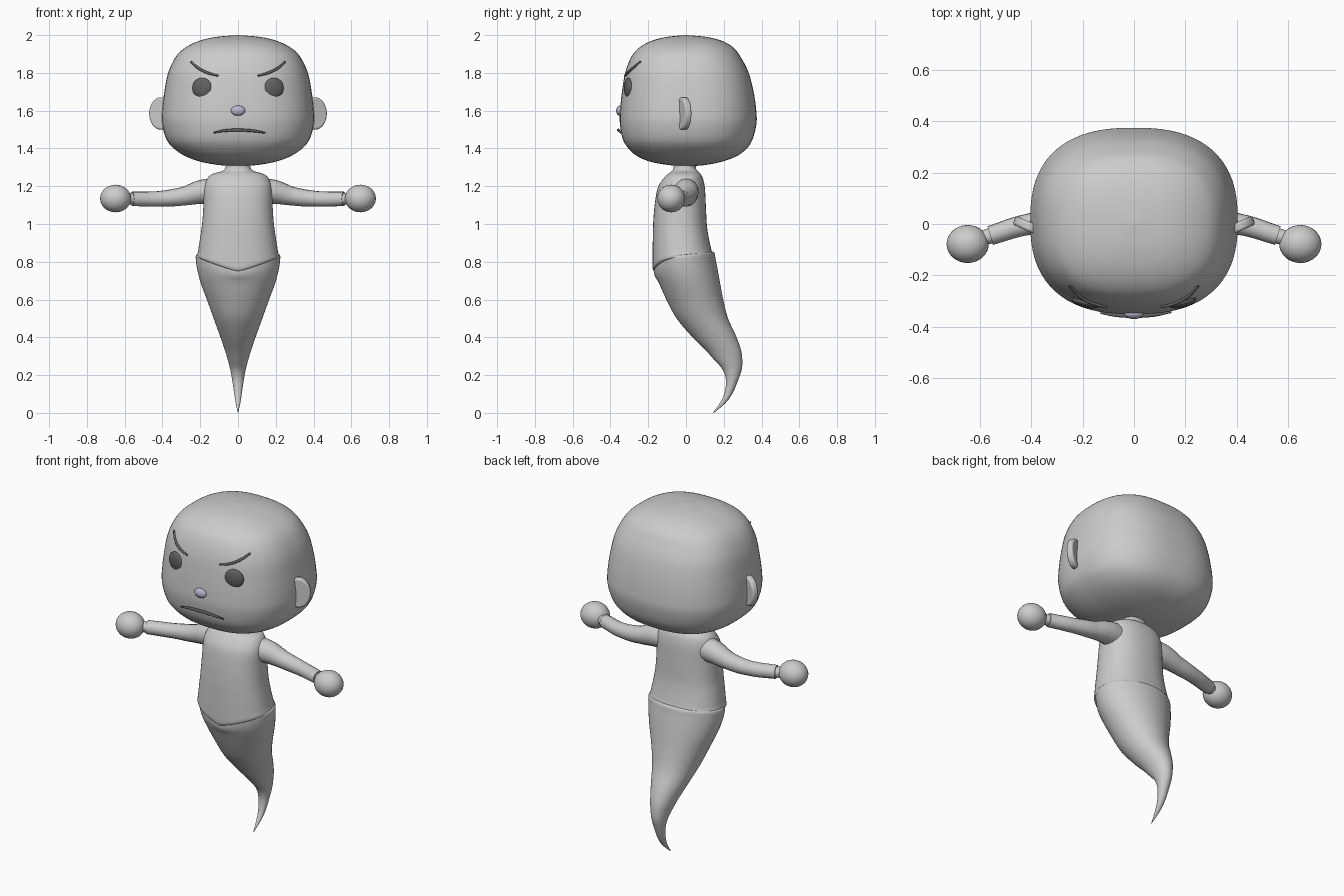
import bpy, bmesh, math
from mathutils import Vector

if "Cube" in bpy.data.objects:
    bpy.data.objects.remove(bpy.data.objects["Cube"])


def finish(obj, color=None):
    bpy.ops.object.select_all(action='DESELECT')
    obj.select_set(True)
    bpy.context.view_layer.objects.active = obj
    if obj.type == 'MESH':
        bpy.ops.object.shade_smooth_by_angle(angle=math.radians(45))
    if color:
        mat = bpy.data.materials.new(obj.name + "_material")
        mat.diffuse_color = (*color, 1)
        mat.use_nodes = True
        mat.node_tree.nodes["Principled BSDF"].inputs["Base Color"].default_value = mat.diffuse_color
        obj.data.materials.append(mat)
    return obj


def smooth_rows(rows, steps=5):
    # Catmull-Rom interpolation between profile rows
    out = []
    for i in range(len(rows) - 1):
        p0, p1, p2 = rows[max(i - 1, 0)], rows[i], rows[i + 1]
        p3 = rows[min(i + 2, len(rows) - 1)]
        for s in range(steps):
            t = s / steps
            out.append([0.5 * (2 * b + (c - a) * t + (2 * a - 5 * b + 4 * c - d) * t * t
                               + (3 * b - a - 3 * c + d) * t ** 3)
                        for a, b, c, d in zip(p0, p1, p2, p3)])
    return out + [list(rows[-1])]


def loft(name, rows, n=2.0, segs=56):
    # each row: z, half width, y front, y back, drop of the front centre
    bm = bmesh.new()
    rings = []
    for z, rx, yf, yb, drop in smooth_rows(rows):
        ring = []
        for k in range(segs):
            a = 2 * math.pi * k / segs
            c, s = math.cos(a), math.sin(a)
            x = math.copysign(abs(c) ** (2 / n), c) * max(rx, 0.001)
            y = (yf + yb) / 2 + math.copysign(abs(s) ** (2 / n), s) * (yb - yf) / 2
            dz = -drop * (1 - abs(c)) if s < 0 else 0.2 * drop * s
            ring.append(bm.verts.new((x, y, z + dz)))
        rings.append(ring)
    for r0, r1 in zip(rings, rings[1:]):
        for k in range(segs):
            j = (k + 1) % segs
            bm.faces.new((r0[k], r0[j], r1[j], r1[k]))
    bm.faces.new(rings[0])
    bm.faces.new(rings[-1])
    bmesh.ops.recalc_face_normals(bm, faces=bm.faces)
    me = bpy.data.meshes.new(name)
    bm.to_mesh(me)
    bm.free()
    obj = bpy.data.objects.new(name, me)
    bpy.context.collection.objects.link(obj)
    return finish(obj)


def tube(name, pts, radii, color=None):
    cu = bpy.data.curves.new(name, 'CURVE')
    cu.dimensions = '3D'
    cu.bevel_depth = 1.0
    cu.bevel_resolution = 6
    cu.use_fill_caps = True
    sp = cu.splines.new('BEZIER')
    sp.bezier_points.add(len(pts) - 1)
    for bp, p, r in zip(sp.bezier_points, pts, radii):
        bp.co, bp.radius = p, r
        bp.handle_left_type = bp.handle_right_type = 'AUTO'
    obj = bpy.data.objects.new(name, cu)
    bpy.context.collection.objects.link(obj)
    return finish(obj, color)


def ball(name, loc, size, rot_z=0, color=None):
    bpy.ops.mesh.primitive_uv_sphere_add(segments=32, ring_count=20, location=loc,
                                         rotation=(0, 0, rot_z))
    obj = bpy.context.object
    obj.name = name
    obj.scale = size
    return finish(obj, color)


# Head
head = loft("head", [
    (1.305, 0.0, 0.0, 0.01, 0), (1.312, 0.10, -0.09, 0.10, 0), (1.33, 0.20, -0.19, 0.19, 0),
    (1.36, 0.28, -0.26, 0.27, 0), (1.40, 0.34, -0.305, 0.322, 0), (1.45, 0.38, -0.335, 0.353, 0),
    (1.53, 0.402, -0.35, 0.373, 0), (1.60, 0.402, -0.349, 0.372, 0),
    (1.70, 0.39, -0.339, 0.358, 0), (1.80, 0.37, -0.322, 0.332, 0),
    (1.88, 0.333, -0.292, 0.292, 0), (1.93, 0.285, -0.252, 0.255, 0),
    (1.968, 0.21, -0.187, 0.195, 0), (1.99, 0.12, -0.105, 0.11, 0), (2.0, 0.0, -0.005, 0.005, 0)],
    n=2.5, segs=72)

# Torso with pointed hem, shoulders and neck
loft("torso", [
    (0.815, 0.19, -0.15, 0.12, 0.07), (0.825, 0.216, -0.174, 0.14, 0.07),
    (0.86, 0.211, -0.177, 0.133, 0.05), (0.93, 0.20, -0.176, 0.119, 0.02),
    (1.0, 0.19, -0.174, 0.11, 0), (1.1, 0.183, -0.166, 0.105, 0), (1.19, 0.18, -0.15, 0.10, 0),
    (1.24, 0.163, -0.12, 0.09, 0), (1.265, 0.135, -0.095, 0.077, 0),
    (1.28, 0.085, -0.075, 0.062, 0), (1.30, 0.066, -0.066, 0.052, 0),
    (1.34, 0.066, -0.066, 0.052, 0)], n=2.3)

# Curved tapering tail
loft("tail", [
    (0.835, 0.19, -0.14, 0.12, 0.08), (0.835, 0.221, -0.166, 0.148, 0.08),
    (0.80, 0.222, -0.169, 0.157, 0.06), (0.75, 0.214, -0.163, 0.168, 0.03),
    (0.69, 0.198, -0.145, 0.18, 0), (0.60, 0.165, -0.104, 0.197, 0), (0.50, 0.129, -0.05, 0.223, 0),
    (0.40, 0.093, 0.035, 0.268, 0), (0.33, 0.069, 0.105, 0.292, 0), (0.28, 0.054, 0.15, 0.298, 0),
    (0.23, 0.041, 0.193, 0.295, 0), (0.17, 0.03, 0.212, 0.275, 0), (0.10, 0.02, 0.202, 0.245, 0),
    (0.05, 0.012, 0.178, 0.207, 0), (0.0, 0.001, 0.142, 0.148, 0)])

bpy.context.view_layer.update()


def on_face(x, z, off=0.0):
    # point on the front of the head
    hit = head.ray_cast(Vector((x, -2, z)), Vector((0, 1, 0)))[1]
    return (x, hit.y - off, z)


DARK = (0.12, 0.12, 0.12)
for s, side in ((-1, "left"), (1, "right")):
    # Arm and hand
    tube("arm_" + side,
         [(s * 0.12, -0.005, 1.175), (s * 0.19, 0.005, 1.17), (s * 0.29, 0.01, 1.147),
          (s * 0.42, -0.003, 1.133), (s * 0.56, -0.045, 1.133)],
         [0.07, 0.064, 0.049, 0.041, 0.038])
    tube("wrist_" + side, [(s * 0.54, -0.04, 1.133), (s * 0.62, -0.065, 1.133)], [0.03, 0.03])
    ball("hand_" + side, (s * 0.648, -0.078, 1.135), (0.082, 0.074, 0.073))

    # Ear: rounded plate sweeping back
    bpy.ops.mesh.primitive_cylinder_add(vertices=40, radius=1, depth=2,
                                        location=(s * 0.405, -0.012, 1.585),
                                        rotation=(math.pi / 2, 0, s * math.radians(24)))
    ear = bpy.context.object
    ear.name = "ear_" + side
    ear.scale = (0.067, 0.086, 0.018)
    bpy.ops.object.transform_apply(location=False, rotation=False, scale=True)
    bev = ear.modifiers.new("round_edges", 'BEVEL')
    bev.width, bev.segments = 0.01, 3
    finish(ear)

    # Eye and brow
    p = on_face(s * 0.19, 1.72)
    ball("eye_" + side, (p[0], p[1] + 0.006, p[2]), (0.054, 0.02, 0.054), s * 0.25, DARK)
    brow = [(0.25, 1.86), (0.21, 1.825), (0.16, 1.80), (0.105, 1.785)]
    tube("brow_" + side, [on_face(s * x, z, 0.004) for x, z in brow],
         [0.005, 0.007, 0.007, 0.005], DARK)

# Nose and mouth
ball("nose", (0, -0.35, 1.60), (0.038, 0.02, 0.027), color=(0.5, 0.46, 0.62))
tube("mouth", [on_face(x, z, 0.012) for x, z in
               ((-0.13, 1.483), (-0.07, 1.494), (0, 1.497), (0.08, 1.493), (0.145, 1.482))],
     [0.004, 0.007, 0.008, 0.007, 0.004], DARK)
